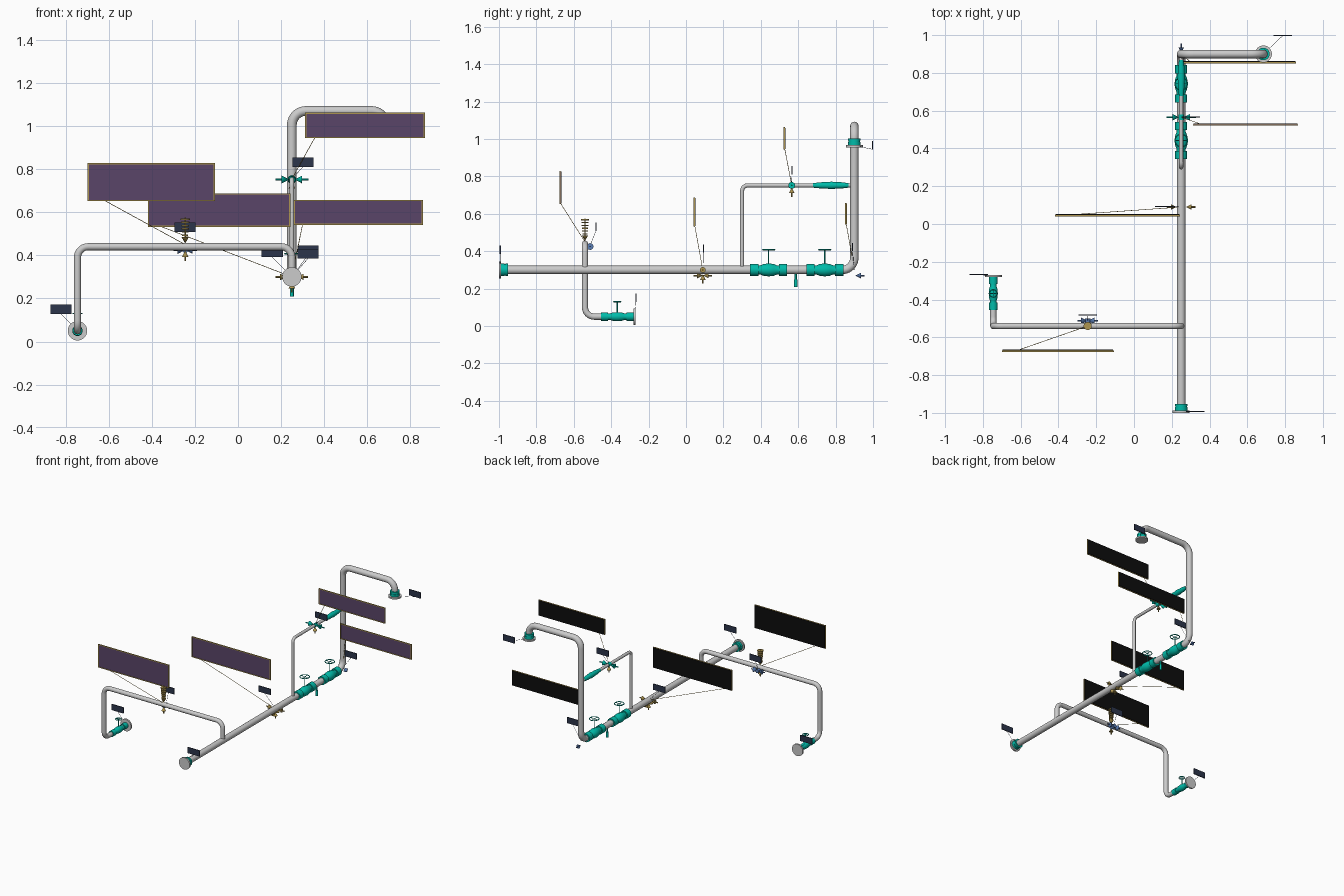
import bpy, bmesh, math
from mathutils import Vector

if "Cube" in bpy.data.objects:
    bpy.data.objects.remove(bpy.data.objects["Cube"])

X, Y, Z = Vector((1, 0, 0)), Vector((0, 1, 0)), Vector((0, 0, 1))


def mat(name, rgb):
    m = bpy.data.materials.new(name)
    m.diffuse_color = (*rgb, 1)
    m.use_nodes = True
    m.node_tree.nodes["Principled BSDF"].inputs["Base Color"].default_value = m.diffuse_color
    return m


TEAL = mat("teal", (0.0, 0.5, 0.4))
GOLD = mat("gold", (0.42, 0.3, 0.08))
BLUE = mat("blue", (0.1, 0.2, 0.45))
PURPLE = mat("purple", (0.1, 0.06, 0.14))
NAVY = mat("navy", (0.025, 0.035, 0.07))
BLACK = mat("black", (0.004, 0.004, 0.004))


def finish(name, bm, m):
    bmesh.ops.recalc_face_normals(bm, faces=bm.faces)
    me = bpy.data.meshes.new(name)
    bm.to_mesh(me)
    bm.free()
    ob = bpy.data.objects.new(name, me)
    bpy.context.collection.objects.link(ob)
    if m:
        me.materials.append(m)
    return ob


def lathe(name, base, axis, profile, m=None, n=24):
    """Revolve (distance, radius) pairs around an axis through base."""
    base, axis = Vector(base), Vector(axis).normalized()
    u = axis.orthogonal().normalized()
    v = axis.cross(u)
    bm = bmesh.new()
    rings = []
    for d, r in profile:
        rings.append([bm.verts.new(base + axis * d + max(r, 1e-5) * (
            u * math.cos(a) + v * math.sin(a)))
            for a in (2 * math.pi * i / n for i in range(n))])
    for a, b in zip(rings, rings[1:]):
        for i in range(n):
            j = (i + 1) % n
            bm.faces.new((a[i], a[j], b[j], b[i]))
    bm.faces.new(rings[0][::-1])
    bm.faces.new(rings[-1])
    bmesh.ops.remove_doubles(bm, verts=bm.verts, dist=5e-5)
    return finish(name, bm, m)


def rod(name, a, b, r, m=None, n=12):
    d = Vector(b) - Vector(a)
    return lathe(name, a, d, [(0, r), (d.length, r)], m, n)


def box(name, lo, hi, m):
    bm = bmesh.new()
    bmesh.ops.create_cube(bm, size=1)
    for v in bm.verts:
        v.co = Vector([(l + h) / 2 + c * (h - l) for l, h, c in zip(lo, hi, v.co)])
    return finish(name, bm, m)


def pipe(name, pts, radius, bend):
    """Round tube along a polyline with filleted corners."""
    pts = [Vector(p) for p in pts]
    path = [pts[0]]
    for p, q, s in zip(pts, pts[1:], pts[2:]):
        a, b = (p - q).normalized(), (s - q).normalized()
        c = q + (a + b) * bend
        for i in range(11):
            t = math.pi / 2 * i / 10
            path.append(c - b * bend * math.cos(t) - a * bend * math.sin(t))
    path.append(pts[-1])
    cu = bpy.data.curves.new(name, 'CURVE')
    cu.dimensions = '3D'
    cu.bevel_depth, cu.bevel_resolution, cu.use_fill_caps = radius, 6, True
    sp = cu.splines.new('POLY')
    sp.points.add(len(path) - 1)
    for pt, co in zip(sp.points, path):
        pt.co = (*co, 1)
    bpy.context.collection.objects.link(bpy.data.objects.new(name, cu))


def valve(name, start, length, r, wheel=None):
    """Flanged barrel valve along +y, with an optional handwheel."""
    k = [(0, .96), (.22, .96), (.22, .72), (.27, .72), (.36, .95), (.5, 1.05),
         (.64, .95), (.73, .72), (.78, .72), (.78, .96), (1, .96)]
    lathe(name + "_body", start, Y, [(a * length, b * r) for a, b in k], TEAL)
    if wheel:
        c = Vector(start) + Y * length / 2
        h, wr = wheel
        rod(name + "_stem", c, c + Z * h, .003, TEAL)
        ring = [(h + .003 * math.sin(t), wr + .003 * math.cos(t))
                for t in (2 * math.pi * i / 8 for i in range(9))]
        bm_ob = lathe(name + "_handwheel", c, Z, ring, TEAL)
        bm = bmesh.new()
        bm.from_mesh(bm_ob.data)
        bmesh.ops.delete(bm, geom=[f for f in bm.faces if len(f.verts) > 4], context='FACES_ONLY')
        bm.to_mesh(bm_ob.data)
        bm.free()
        for d in (X, Y):
            rod(name + "_spoke", c + Z * h - d * wr, c + Z * h + d * wr, .002, TEAL, 6)


def pointer(name, tip, away, m, size=.03, r=.015, tail=.02):
    """Support symbol: cone with its tip on the pipe and a short tail."""
    lathe(name, tip, away, [(0, 0), (size, r), (size, .004), (size + tail, .004)], m, 16)


def end_flange(name, face, axis, r=.033):
    lathe(name + "_disc", face, axis, [(0, .045), (.012, .045)], None, 32)
    lathe(name + "_hub", Vector(face) + Vector(axis) * .012, axis,
          [(0, r), (.018, r), (.018, r * .92), (.024, r * .92), (.024, r), (.036, r)], TEAL)


# Pipe runs
pipe("main_pipe", [(.25, -.99, .3), (.25, .9, .3), (.25, .9, 1.07), (.685, .9, 1.07), (.685, .9, .97)], .0225, .065)
pipe("branch_pipe", [(.25, -.54, .3), (.25, -.54, .44), (-.745, -.54, .44), (-.745, -.54, .05),
                     (-.745, -.28, .05)], .0165, .05)
pipe("bypass_pipe", [(.25, .3, .3), (.25, .3, .752), (.25, .9, .752)], .011, .03)

# Valves and end flanges
valve("main_valve_a", (.25, .343, .3), .198, .033, (.108, .033))
valve("main_valve_b", (.25, .643, .3), .198, .033, (.108, .033))
valve("branch_valve", (-.745, -.455, .05), .175, .023, (.08, .02))
lathe("bypass_check_valve", (.25, .678, .752), Y,
      [(0, .012), (.05, .017), (.07, .017), (.1, .02), (.13, .017), (.15, .017), (.19, .012)], TEAL)
end_flange("inlet_flange", (.25, -1, .3), Y)
end_flange("outlet_flange", (.685, .9, .955), Z)
lathe("branch_end_disc", (-.745, -.281, .05), Y, [(0, .045), (.012, .045)], None, 32)

# Drain stub
lathe("drain", (.25, .587, .285), -Z, [(0, .006), (.035, .006), (.035, .009), (.075, .009)], TEAL, 16)

# Main line support symbols
for s in (-1, 1):
    pointer("main_side_guide", (.25 + s * .025, .09, .3), X * s, GOLD)
    pointer("main_axial_stop", (.25, .09, .27), Y * s, GOLD)
    pointer("bypass_side_guide", (.25 + s * .012, .565, .752), X * s, TEAL, .035, .018, .03)
    pointer("branch_axial_stop", (-.245, -.513, .425), X * s, BLUE, .035, .018, .02)
pointer("main_rest", (.25, .09, .277), -Z, GOLD)
pointer("bypass_rest", (.25, .565, .741), -Z, GOLD)
pointer("branch_rest", (-.245, -.54, .423), -Z, GOLD)
pointer("elbow_stop", (.25, .905, .27), Y, BLUE)
lathe("bypass_guide_collar", (.25, .55, .752), Y, [(0, .014), (.03, .014)], TEAL)
lathe("branch_stop_lug", (-.245, -.54, .425), Y, [(0, .014), (.04, .014)], BLUE, 16)

# Spring hanger on the branch
pointer("spring_cone", (-.245, -.54, .455), Z, GOLD, .03, .017, .09)
for i in range(6):
    lathe("spring_coil", (-.245, -.54, .49 + i * .015), Z,
          [(0, .014 + .0015 * i), (.006, .014 + .0015 * i)], GOLD, 20)

# Notice boards: x range, y, z range, leader start x, leader target
boards = [(-.695, -.11, -.67, .655, .825, -.62, (-.245, -.54, .45)),
          (-.415, .24, .047, .535, .685, -.36, (.25, .09, .3)),
          (.262, .855, .857, .545, .655, .3, (.25, .9, .3)),
          (.315, .865, .528, .947, 1.06, .357, (.25, .565, .755))]
for x0, x1, y, z0, z1, lx, target in boards:
    box("board_face", (x0, y - .005, z0), (x1, y + .001, z1), PURPLE)
    box("board_back", (x0, y + .001, z0), (x1, y + .005, z1), BLACK)
    for z in (z0, z1):
        box("board_trim", (x0 - .003, y - .007, z - .003), (x1 + .003, y, z + .003), GOLD)
    for x in (x0, x1):
        box("board_trim", (x - .003, y - .007, z0), (x + .003, y, z1), GOLD)
    rod("board_leader", (lx, y, z0), target, .0015, GOLD, 6)

# Small tags: left x, y, bottom z, leader target
tags = [(-.87, -.268, .128, (-.745, -.275, .05)),
        (.275, -.993, .385, (.25, -.993, .3)),
        (.738, .997, .945, (.685, .9, .965)),
        (-.295, -.482, .508, (-.245, -.513, .43)),
        (.11, .093, .392, (.25, .09, .3)),
        (.252, .567, .81, (.25, .565, .755)),
        (.275, .89, .4, (.25, .9, .3))]
for x, y, z, target in tags:
    box("tag_plate", (x, y - .003, z), (x + .098, y + .003, z + .045), NAVY)
    rod("tag_leader", (x + .049, y, z), target, .001, NAVY, 6)

# Smooth shading with sharp edges kept
for ob in bpy.context.collection.objects:
    ob.select_set(ob.type == 'MESH')
    if ob.type == 'MESH':
        bpy.context.view_layer.objects.active = ob
bpy.ops.object.shade_smooth_by_angle(angle=math.radians(35))
